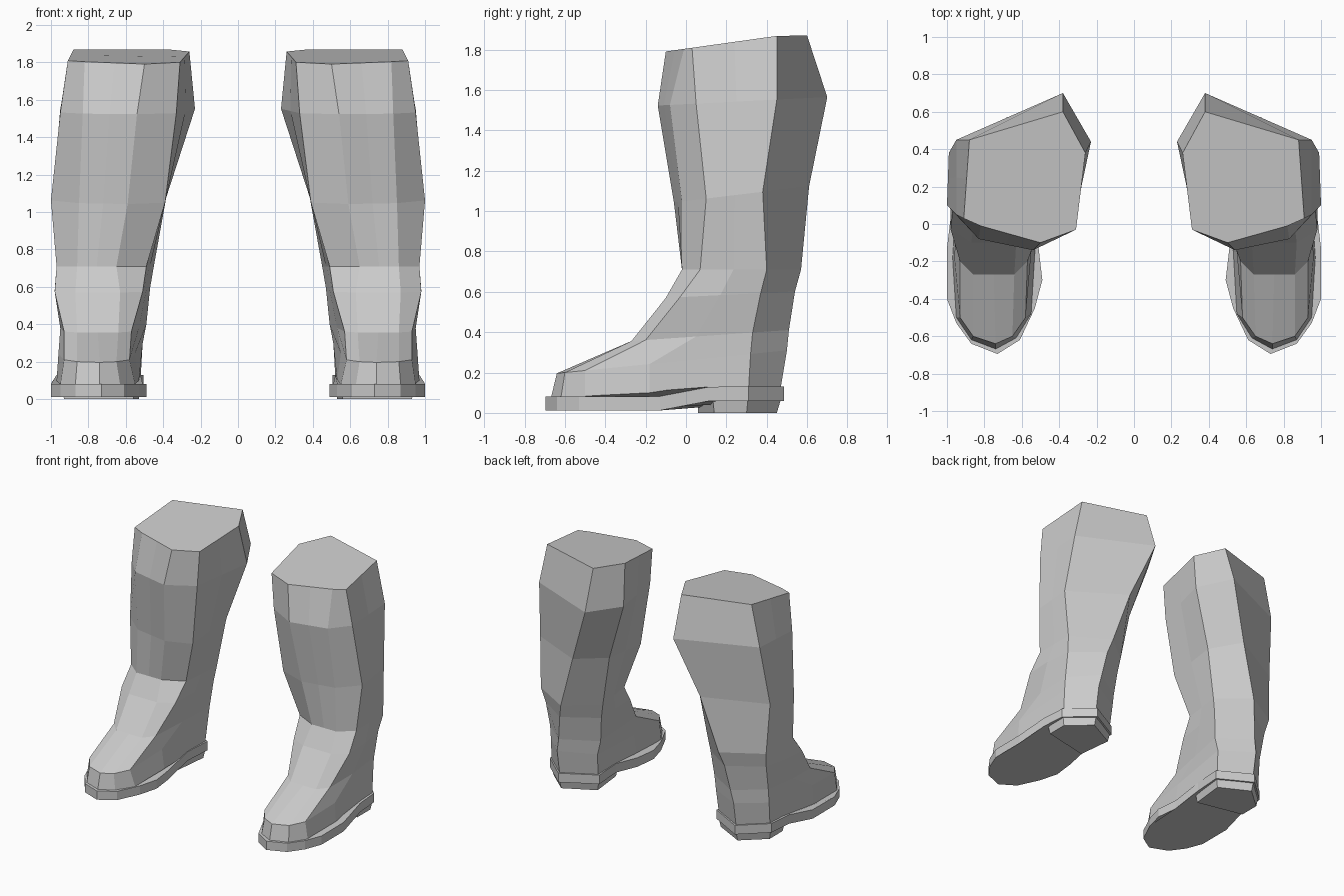
import bpy, bmesh

cube = bpy.data.objects.get("Cube")
if cube:
    bpy.data.objects.remove(cube, do_unlink=True)

grey = bpy.data.materials.new("light_grey")
grey.use_nodes = True
grey.diffuse_color = (0.6, 0.6, 0.6, 1)
grey.node_tree.nodes["Principled BSDF"].inputs["Base Color"].default_value = (0.6, 0.6, 0.6, 1)


def loft(name, rings):
    """Skin stacked rings of equal length, cap both ends, mirror to make the pair."""
    bm = bmesh.new()
    loops = [[bm.verts.new(p) for p in ring] for ring in rings]
    n = len(loops[0])
    for a, b in zip(loops, loops[1:]):
        for i in range(n):
            j = (i + 1) % n
            bm.faces.new((a[i], a[j], b[j], b[i]))
    bm.faces.new(loops[0])
    bm.faces.new(loops[-1])
    bmesh.ops.recalc_face_normals(bm, faces=bm.faces)
    mesh = bpy.data.meshes.new(name)
    bm.to_mesh(mesh)
    bm.free()
    mesh.materials.append(grey)
    obj = bpy.data.objects.new(name, mesh)
    bpy.context.collection.objects.link(obj)
    obj.modifiers.new("other_boot", 'MIRROR').use_axis[0] = True
    return obj


def mid(p, q):
    return ((p[0] + q[0]) / 2, (p[1] + q[1]) / 2)


def tilt(points, z, slope):
    """Place a plan outline at height z (at y = 0), sloping along y."""
    return [(x, y, min(z + slope * y, 1.87)) for x, y in points]


# Shaft outlines: inner front, front, front outer, outer, back outer, back, back inner
shaft = [
    (1.805, 0.14, [(.31, -.03), (.50, -.10), (.82, -.01), (.91, .03), (.88, .45), (.38, .60), (.26, .38)]),
    (1.53, 0.05, [(.33, -.03), (.54, -.14), (.83, -.08), (.95, .05), (.95, .45), (.38, .70), (.23, .44)]),
    (1.05, 0.12, [(.39, 0), (.59, -.06), (.85, -.02), (1.0, .10), (.99, .38), (.55, .61), (.38, .40)]),
    (0.71, 0.0, [(.49, .06), (.65, -.02), (.86, -.02), (.97, .07), (.97, .40), (.68, .57), (.45, .38)]),
]
# Foot outlines, with a toe point and side points added
foot = [
    (0.575, 0.05, [(.51, -.04), (.63, -.10), (.75, -.10), (.87, -.10), (.98, -.03),
                   (.98, .17), (.95, .37), (.71, .54), (.47, .37), (.49, .17)]),
    (0.375, 0.07, [(.57, -.20), (.64, -.27), (.75, -.27), (.86, -.27), (.93, -.20),
                   (.95, .05), (.94, .33), (.74, .51), (.49, .35), (.53, .07)]),
    (0.26, 0.10, [(.58, -.50), (.65, -.60), (.74, -.64), (.86, -.60), (.93, -.50),
                  (.96, -.18), (.94, .32), (.76, .50), (.51, .36), (.55, -.15)]),
    (0.105, 0.05, [(.55, -.48), (.63, -.61), (.74, -.67), (.87, -.62), (.95, -.50),
                   (.97, -.18), (.94, .31), (.76, .47), (.52, .34), (.53, -.15)]),
]
rings = []
for z, slope, (f, a, b, o, c, d, e) in shaft:
    rings.append(tilt([f, a, mid(a, b), b, o, mid(o, c), c, d, e, mid(e, f)], z, slope))
rings += [tilt(points, z, slope) for z, slope, points in foot]
loft("boot_upper", rings)

# Sole: flat forefoot, arch rising towards the heel
sole = [(.52, .12), (.51, -.13), (.49, -.30), (.53, -.45), (.61, -.62), (.73, -.695), (.87, -.64),
        (.95, -.53), (1.0, -.40), (1.0, -.13), (.97, .12), (.955, .31), (.76, .485), (.505, .345)]


def sole_top(y):
    return 0.08 if y < -.14 else min(0.13, 0.08 + 0.19 * (y + .14))


def sole_bottom(y):
    return 0.012 if y < -.12 else min(0.06, 0.012 + 0.2 * (y + .12))


loft("sole", [[(x, y, sole_top(y)) for x, y in sole],
              [(x, y, sole_bottom(y)) for x, y in sole]])

# Heel block, tapering slightly to the ground
heel_top = [(.54, .06), (.95, .13), (.95, .31), (.76, .48), (.51, .34)]
heel_base = [(.56, .06), (.93, .14), (.93, .30), (.76, .45), (.53, .33)]
loft("heel", [tilt(heel_top, 0.10, 0), tilt(heel_base, 0, 0)])
